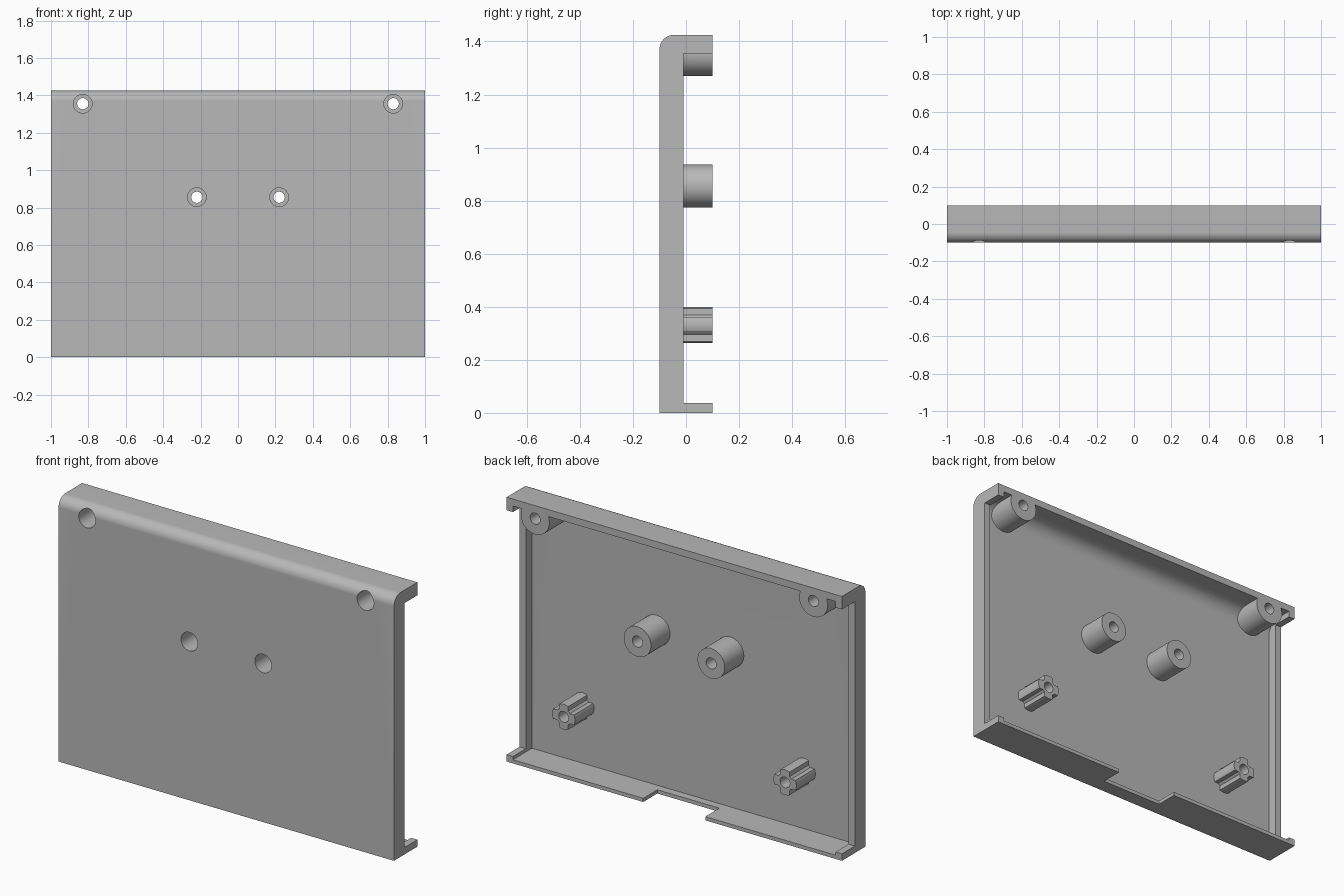
import bpy, bmesh, math
from mathutils import Matrix, Vector

if "Cube" in bpy.data.objects:
    bpy.data.objects.remove(bpy.data.objects["Cube"], do_unlink=True)

# Material
grey = bpy.data.materials.new("plain_grey")
grey.use_nodes = True
colour = (0.48, 0.48, 0.48, 1)
grey.diffuse_color = colour
grey.node_tree.nodes["Principled BSDF"].inputs["Base Color"].default_value = colour

# Main sizes
HEIGHT, FRONT, BACK = 1.425, -0.1, 0.1
WALL = 0.0375
FLOOR = FRONT + WALL
RIM = -0.01


def finish(bm, name):
    bmesh.ops.recalc_face_normals(bm, faces=bm.faces)
    mesh = bpy.data.meshes.new(name)
    bm.to_mesh(mesh)
    bm.free()
    mesh.materials.append(grey)
    obj = bpy.data.objects.new(name, mesh)
    bpy.context.collection.objects.link(obj)
    return obj


def extrude(points, offset, name):
    bm = bmesh.new()
    face = bm.faces.new([bm.verts.new(p) for p in points])
    out = bmesh.ops.extrude_face_region(bm, geom=[face])
    moved = [v for v in out["geom"] if isinstance(v, bmesh.types.BMVert)]
    bmesh.ops.translate(bm, vec=offset, verts=moved)
    return finish(bm, name)


def tray(half, y0, y1, z0, z1, radius, name):
    """Block along x whose top front edge is rounded."""
    pts = [(-half, y1, z0), (-half, y1, z1)]
    for i in range(13):
        a = math.pi / 2 * (1 + i / 12)
        pts.append((-half, y0 + radius * (1 + math.cos(a)), z1 - radius * (1 - math.sin(a))))
    pts.append((-half, y0, z0))
    return extrude(pts, Vector((2 * half, 0, 0)), name)


def box(half, y0, y1, z0, z1, name):
    pts = [(-half, y0, z0), (half, y0, z0), (half, y0, z1), (-half, y0, z1)]
    return extrude(pts, Vector((0, y1 - y0, 0)), name)


def cylinder(x, z, radius, y0, y1, name):
    bm = bmesh.new()
    place = Matrix.Translation((x, (y0 + y1) / 2, z)) @ Matrix.Rotation(math.pi / 2, 4, "X")
    bmesh.ops.create_cone(bm, cap_ends=True, segments=48, radius1=radius,
                          radius2=radius, depth=y1 - y0, matrix=place)
    return finish(bm, name)


def combine(obj, other, operation="DIFFERENCE", keep=False):
    mod = obj.modifiers.new("cut", "BOOLEAN")
    mod.operation, mod.solver, mod.object = operation, "EXACT", other
    bpy.context.view_layer.objects.active = obj
    bpy.ops.object.modifier_apply(modifier=mod.name)
    if not keep:
        bpy.data.objects.remove(other, do_unlink=True)


def ribbed_profile(x, z, core, tip, half_width):
    """Round core with four ribs that have curved tips."""
    pts = []
    inner, outer = math.asin(half_width / core), math.asin(half_width / tip)
    for rib in range(4):
        base = rib * math.pi / 2
        arc = [(tip, -outer + 2 * outer * i / 6) for i in range(7)]
        gap = math.pi / 2 - 2 * inner
        arc += [(core, inner + gap * i / 4) for i in range(5)]
        pts += [(x + r * math.cos(base + a), FLOOR, z + r * math.sin(base + a)) for r, a in arc]
    return pts


# Shell: rounded block, hollowed, with open sides and a notch in the bottom lip
shell = tray(1, FRONT, BACK, 0, HEIGHT, 0.055, "cover_shell")
cavity = tray(1 - WALL, FLOOR, 0.3, 0.02, HEIGHT - WALL, 0.08, "cavity_cutter")
cavity.hide_render = True
combine(shell, cavity, keep=True)
combine(shell, box(1.2, RIM, 0.3, 0.0375, 1.355, "side_cutter"))
combine(shell, box(0.185, -0.02, 0.3, -0.1, 0.06, "notch_cutter"))

parts = [shell]

# Screw bosses, with stepped holes through the front
for label, px, pz, radius in (("upper", 0.83, 1.355, 0.085), ("middle", 0.22, 0.855, 0.081)):
    for side, sign in (("left", 1), ("right", -1)):
        x = px * sign
        boss = cylinder(x, pz, radius, FLOOR, BACK, f"{label}_boss_{side}")
        if label == "upper":
            combine(boss, cavity, "INTERSECT", keep=True)
        for target in (shell, boss):
            combine(target, cylinder(x, pz, 0.05, -0.2, 0.02, "head_cutter"))
            combine(target, cylinder(x, pz, 0.03, -0.2, 0.2, "screw_cutter"))
        parts.append(boss)

# Ribbed standoffs with blind holes
for side, sign in (("left", 1), ("right", -1)):
    x = 0.66 * sign
    post = extrude(ribbed_profile(x, 0.332, 0.046, 0.068, 0.027),
                   Vector((0, BACK - FLOOR, 0)), f"ribbed_standoff_{side}")
    combine(post, cylinder(x, 0.332, 0.029, FLOOR + 0.01, 0.2, "pin_cutter"))
    parts.append(post)

bpy.data.objects.remove(cavity, do_unlink=True)

# Smooth curves, sharp edges
bpy.ops.object.select_all(action="DESELECT")
for part in parts:
    part.select_set(True)
bpy.context.view_layer.objects.active = shell
bpy.ops.object.shade_smooth_by_angle(angle=math.radians(30))
